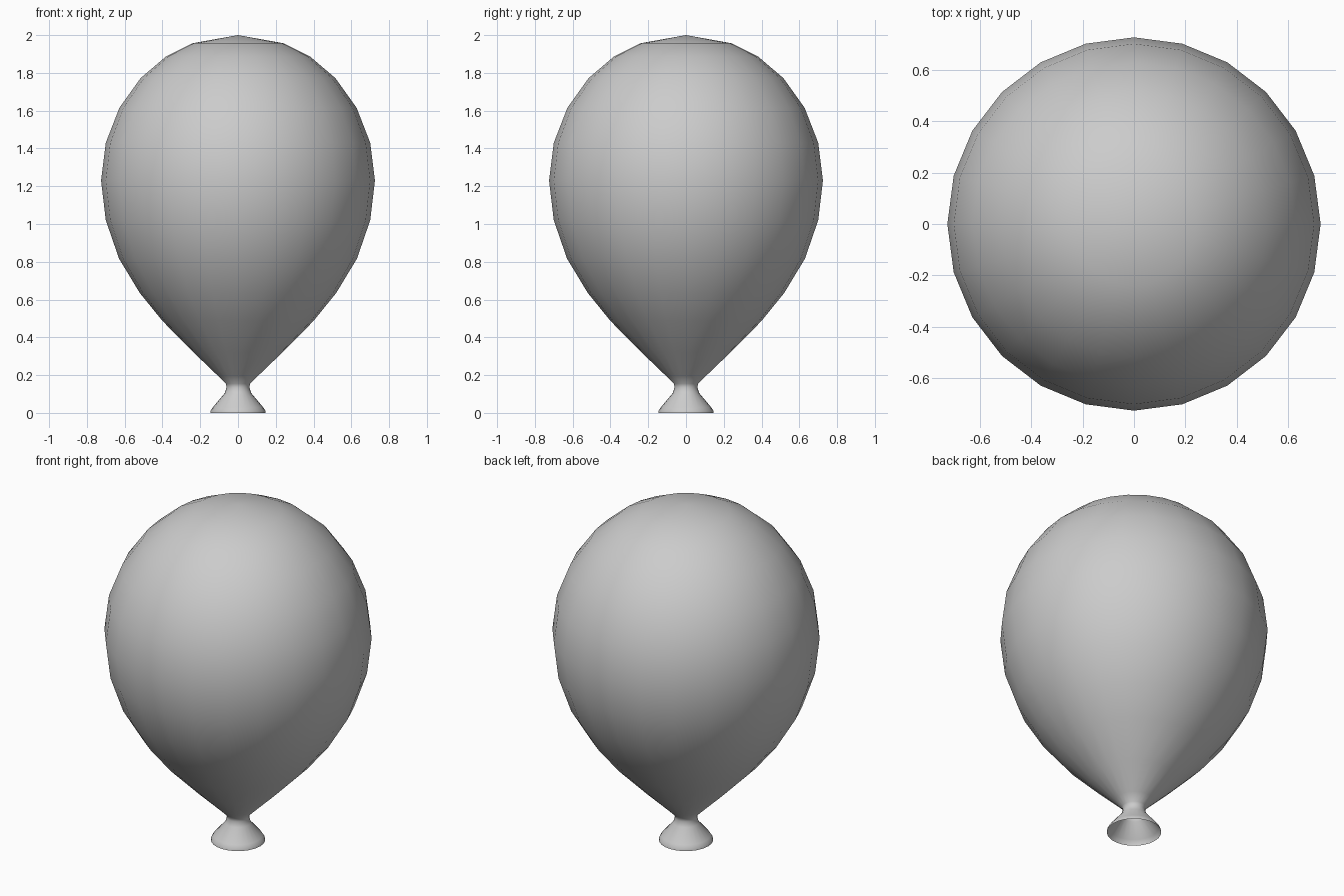
import bpy, bmesh, math

if "Cube" in bpy.data.objects:
    bpy.data.objects.remove(bpy.data.objects["Cube"])

SEGMENTS = 24

# Half profile (radius, height) from the open mouth up to the crown
PROFILE = [
    (0.147, 0.0), (0.145, 0.012), (0.133, 0.03), (0.07, 0.105), (0.06, 0.135),
    (0.065, 0.155), (0.105, 0.195), (0.235, 0.32), (0.40, 0.487), (0.52, 0.635),
    (0.63, 0.817), (0.70, 1.02), (0.725, 1.23), (0.70, 1.43), (0.628, 1.615),
    (0.516, 1.772), (0.38, 1.888), (0.24, 1.957),
]


def lathe(name, profile, top):
    bm = bmesh.new()
    rings = [[bm.verts.new((r * math.cos(2 * math.pi * i / SEGMENTS),
                            r * math.sin(2 * math.pi * i / SEGMENTS), z))
              for i in range(SEGMENTS)] for r, z in profile]
    apex = bm.verts.new((0, 0, top))
    for i in range(SEGMENTS):
        j = (i + 1) % SEGMENTS
        for a, b in zip(rings, rings[1:]):
            bm.faces.new((a[i], a[j], b[j], b[i]))
        bm.faces.new((rings[-1][i], rings[-1][j], apex))
    for f in bm.faces:
        f.smooth = True
    mesh = bpy.data.meshes.new(name)
    bm.to_mesh(mesh)
    bm.free()
    obj = bpy.data.objects.new(name, mesh)
    bpy.context.collection.objects.link(obj)
    return obj


# Balloon skin: one open shell with pinched neck and flared mouth
lathe("balloon", PROFILE, 2.0)
